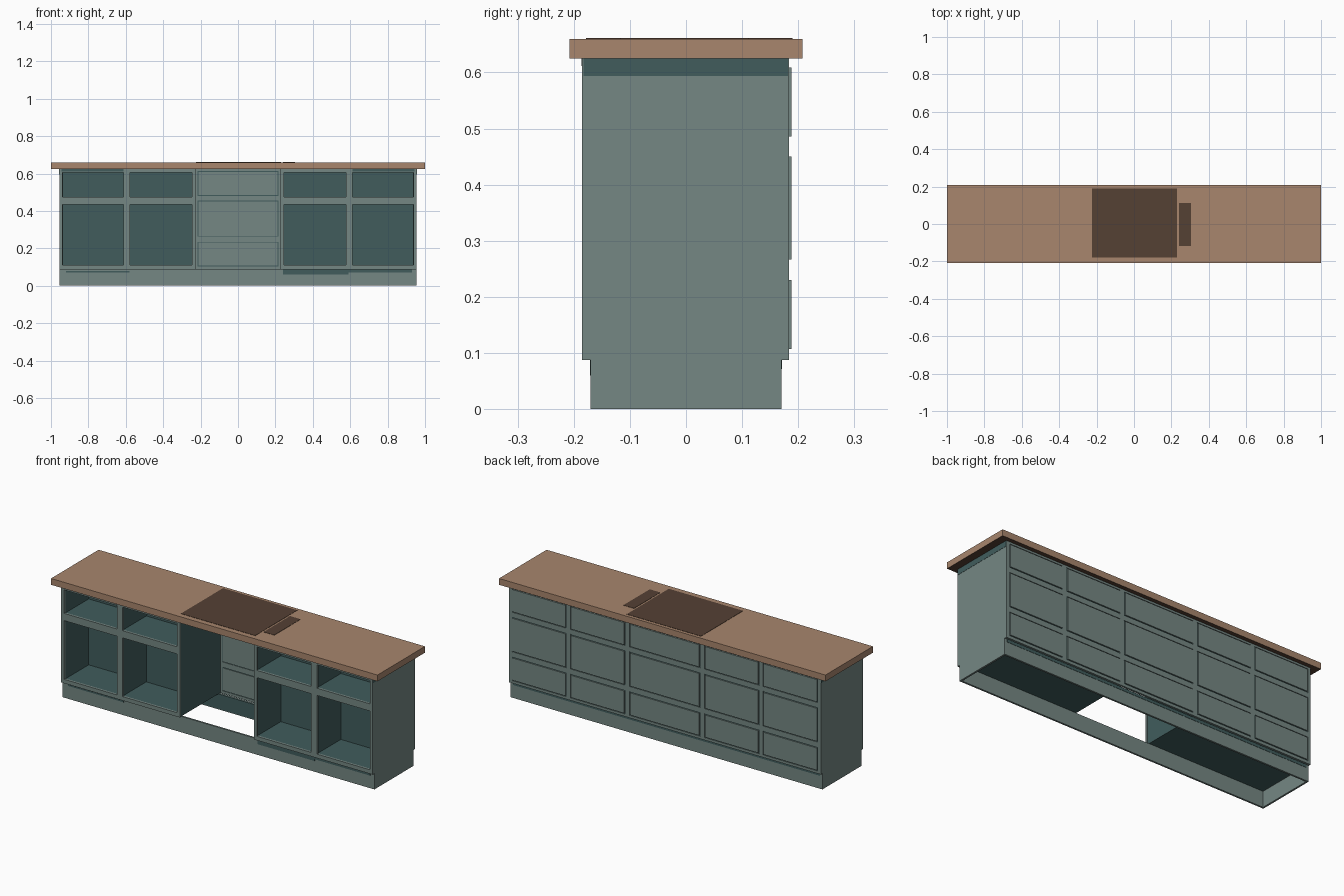
import bpy, bmesh

if "Cube" in bpy.data.objects:
    bpy.data.objects.remove(bpy.data.objects["Cube"])


def material(name, rgb):
    m = bpy.data.materials.new(name)
    m.diffuse_color = (*rgb, 1.0)
    m.use_nodes = True
    m.node_tree.nodes["Principled BSDF"].inputs["Base Color"].default_value = m.diffuse_color
    return m


SAGE = material("sage paint", (0.178, 0.242, 0.227))
TEAL = material("dark teal", (0.052, 0.108, 0.108))
WOOD = material("wood", (0.392, 0.238, 0.153))
BROWN = material("dark brown", (0.091, 0.052, 0.034))


def box(name, x, y, z, mat):
    """Axis-aligned box from (min, max) pairs."""
    bm = bmesh.new()
    bmesh.ops.create_cube(bm, size=1.0)
    for v in bm.verts:
        v.co = [r[0] if c < 0 else r[1] for c, r in zip(v.co, (x, y, z))]
    me = bpy.data.meshes.new(name)
    bm.to_mesh(me)
    bm.free()
    ob = bpy.data.objects.new(name, me)
    me.materials.append(mat)
    bpy.context.collection.objects.link(ob)
    return ob


def pair(name, x, y, z, mat):
    """Box on the right side and its mirror on the left."""
    box(name + "_right", x, y, z, mat)
    box(name + "_left", (-x[1], -x[0]), y, z, mat)


BASE, TOP = 0.088, 0.625
FRONT, BACK = -0.185, 0.184

# Countertop with a dark underside, and its dark inlays
counter = box("countertop", (-1, 1), (-0.208, 0.208), (TOP, 0.66), WOOD)
counter.data.materials.append(BROWN)
for f in counter.data.polygons:
    if f.normal.z < -0.5:
        f.material_index = 1
box("cooktop_plate", (-0.225, 0.23), (-0.178, 0.19), (0.659, 0.6615), BROWN)
box("control_plate", (0.24, 0.305), (-0.118, 0.112), (0.659, 0.6615), BROWN)

# Hollow plinth
for name, y in (("front", (-0.17, -0.16)), ("back", (0.16, 0.17))):
    box("plinth_" + name, (-0.955, 0.955), y, (0, BASE), SAGE)
pair("plinth_side", (0.945, 0.955), (-0.16, 0.16), (0, BASE), SAGE)
box("back_plinth_inner_strip", (-0.945, 0.945), (0.157, 0.16), (0.005, BASE - 0.001), TEAL)
box("back_plinth_strip", (-0.94, 0.94), (0.168, 0.1715), (0.072, BASE), TEAL)
box("front_plinth_strip_a", (0.24, 0.59), (-0.1715, -0.168), (0.06, BASE), TEAL)
box("front_plinth_strip_b", (0.59, 0.93), (-0.1715, -0.168), (0.07, BASE), TEAL)
box("front_plinth_strip_c", (-0.92, -0.58), (-0.1715, -0.168), (0.072, 0.08), TEAL)

# Outer side panels with a dark strip under the counter
pair("side_panel", (0.943, 0.955), (FRONT, BACK), (BASE, TOP), SAGE)
pair("side_panel_strip", (0.953, 0.9562), (-0.183, 0.182), (0.594, TOP), TEAL)

# Teal carcass: inner walls, floors, shelves and cubby backs
YIN = (FRONT + 0.012, 0.172)
pair("bay_wall", (0.229, 0.241), YIN, (BASE, TOP), TEAL)
pair("outer_wall", (0.936, 0.943), YIN, (BASE, TOP), TEAL)
pair("divider", (0.583, 0.609), YIN, (BASE, TOP), TEAL)
pair("cabinet_floor", (0.241, 0.936), YIN, (BASE, 0.108), TEAL)
pair("shelf", (0.241, 0.936), (YIN[0], 0.03), (0.44, 0.473), TEAL)
pair("cubby_ceiling", (0.241, 0.936), (YIN[0], 0.03), (0.607, TOP - 0.001), TEAL)
pair("cubby_back", (0.241, 0.936), (0.03, 0.04), (0.108, TOP - 0.002), TEAL)

# Front face frame
YF = (FRONT, FRONT + 0.012)
for i, x in enumerate(((0.227, 0.245), (0.577, 0.613), (0.937, 0.943))):
    pair(f"front_stile_{i}", x, YF, (BASE, TOP), SAGE)
for i, z in enumerate(((BASE, 0.11), (0.435, 0.475), (0.605, TOP))):
    for j, x in enumerate(((0.245, 0.577), (0.613, 0.937))):
        pair(f"front_rail_{i}_{j}", x, YF, z, SAGE)
pair("top_rail_strip", (0.613, 0.943), (FRONT - 0.001, FRONT + 0.001), (0.612, TOP), TEAL)

# Back face frame
YB = (0.173, BACK)
columns = [(-0.938, -0.602), (-0.578, -0.242), (-0.217, 0.217),
           (0.242, 0.578), (0.602, 0.938)]
rows = [(0.102, 0.235), (0.262, 0.455), (0.481, 0.614)]
xs = [-0.943] + [v for c in columns for v in c] + [0.943]
zs = [BASE] + [v for r in rows for v in r] + [TOP]
for i in range(0, len(xs), 2):
    box(f"back_stile_{i // 2}", (xs[i], xs[i + 1]), YB, (BASE, TOP), SAGE)
for j in range(0, len(zs), 2):
    for i, c in enumerate(columns):
        box(f"back_rail_{j // 2}_{i}", c, YB, (zs[j], zs[j + 1]), SAGE)

# Inset drawer fronts, each with a dark shadow gap
g = 0.005
for i, (x0, x1) in enumerate(columns):
    for j, (z0, z1) in enumerate(rows):
        box(f"drawer_gap_{i}_{j}", (x0, x1), (0.176, 0.181), (z0, z1), TEAL)
        box(f"drawer_front_{i}_{j}", (x0 + g, x1 - g), (0.172, 0.188),
            (z0 + g, z1 - g), SAGE)
